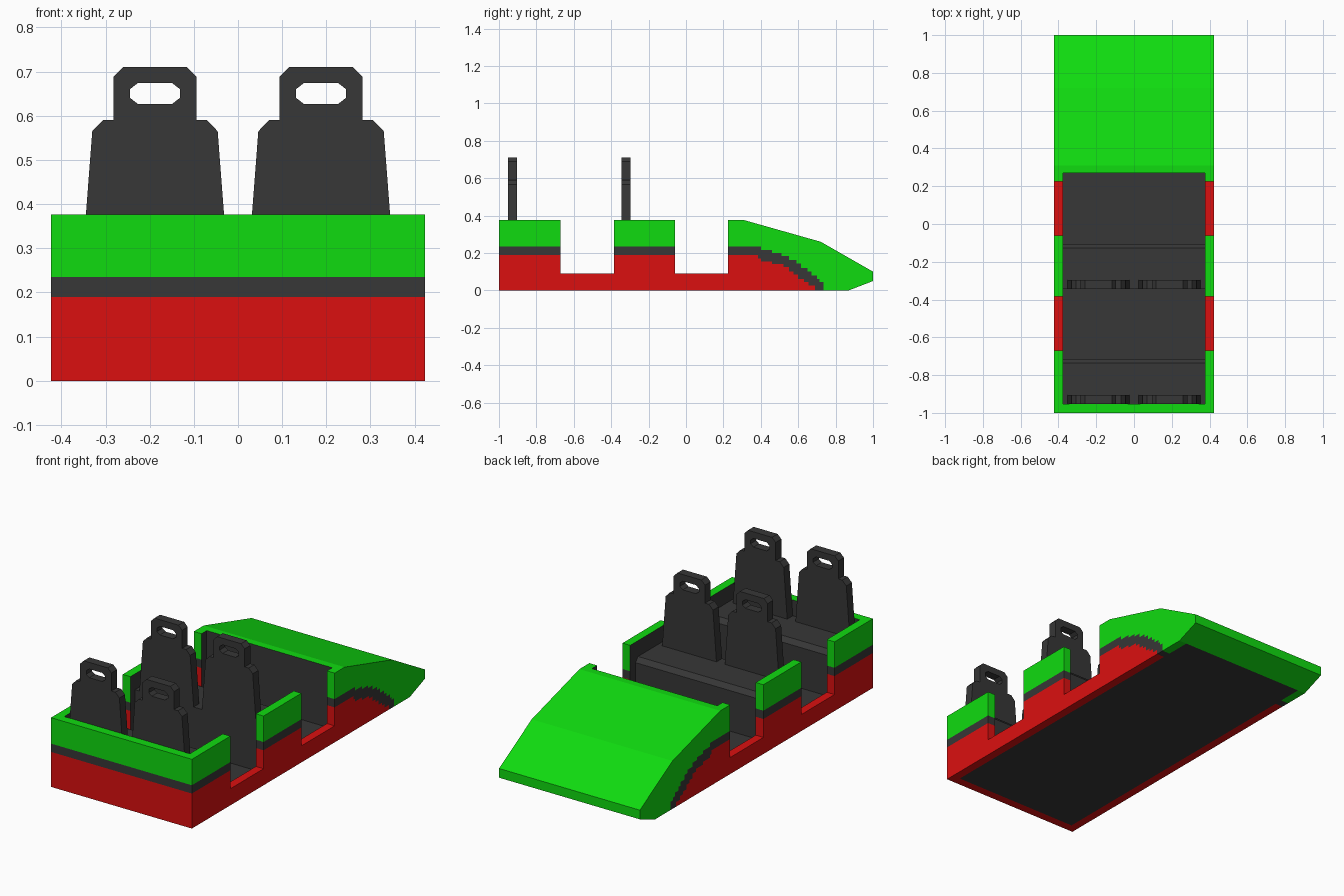
import bpy
import bmesh
from mathutils import Vector

cube = bpy.data.objects.get("Cube")
if cube:
    bpy.data.objects.remove(cube)


def material(name, rgb):
    m = bpy.data.materials.new(name)
    m.use_nodes = True
    m.diffuse_color = (*rgb, 1)
    m.node_tree.nodes["Principled BSDF"].inputs["Base Color"].default_value = (*rgb, 1)
    return m


RED = material("red_paint", (0.71, 0.005, 0.005))
GREEN = material("green_paint", (0.005, 0.71, 0.005))
DARK = material("dark_grey", (0.038, 0.038, 0.038))


def prism(name, polygons, axis, lo, hi, mat, dark_directions=()):
    """Extrude outlines along x or y; faces pointing in dark_directions turn dark."""
    bm = bmesh.new()
    verts = {}

    def vert(p):
        if p not in verts:
            co = (lo, p[0], p[1]) if axis == "x" else (p[0], lo, p[1])
            verts[p] = bm.verts.new(co)
        return verts[p]

    faces = [bm.faces.new([vert(p) for p in poly]) for poly in polygons]
    new = bmesh.ops.extrude_face_region(bm, geom=faces, use_keep_orig=True)["geom"]
    step = Vector((hi - lo, 0, 0)) if axis == "x" else Vector((0, hi - lo, 0))
    bmesh.ops.translate(bm, vec=step, verts=[g for g in new if isinstance(g, bmesh.types.BMVert)])
    bmesh.ops.recalc_face_normals(bm, faces=bm.faces)
    for f in bm.faces:
        f.normal_update()
        if any(f.normal.dot(Vector(d)) > 0.99 for d in dark_directions):
            f.material_index = 1
    mesh = bpy.data.meshes.new(name)
    bm.to_mesh(mesh)
    bm.free()
    mesh.materials.append(mat)
    mesh.materials.append(DARK)
    obj = bpy.data.objects.new(name, mesh)
    bpy.context.collection.objects.link(obj)
    return obj


def rect(a, b, low, high):
    return [(a, low), (b, low), (b, high), (a, high)]


def stairs(points):
    """Stepped line: run level to the next point, then drop to it."""
    out = [points[0]]
    for (_, z), (y, z2) in zip(points, points[1:]):
        out += [(y, z), (y, z2)]
    return out


# Main dimensions
OUT, IN = 0.423, 0.377
TOP, SILL, LOW, HIGH = 0.376, 0.09, 0.19, 0.235
BACK, BACK_IN, NOSE_IN = -1.0, -0.952, 0.27
DOOR = 0.225
PILLARS = [(BACK, -0.67), (-0.385, -0.06)]

# Stepped stripe edges sweeping down the nose
upper = stairs([(DOOR, HIGH), (0.4, 0.215), (0.46, 0.2), (0.51, 0.185), (0.55, 0.163),
                (0.59, 0.145), (0.615, 0.12), (0.65, 0.1), (0.67, 0.08), (0.7, 0.06),
                (0.715, 0.045), (0.735, 0)])
lower = stairs([(DOOR, LOW), (0.385, 0.17), (0.4, 0.155), (0.46, 0.14), (0.52, 0.125),
                (0.55, 0.1), (0.575, 0.085), (0.6, 0.06), (0.63, 0.045), (0.655, 0.025),
                (0.69, 0)])
nose_top = [(0.87, 0), (1, 0.05), (1, 0.1), (0.72, 0.26), (0.31, TOP)]

red_outline = [(BACK, 0)]
for a, b in PILLARS:
    red_outline += [(a, LOW), (b, LOW), (b, SILL)]
    red_outline.append((PILLARS[1][0] if a == BACK else DOOR, SILL))
red_outline += lower

# Side walls in three colour bands, with dark inner faces
for side, s in (("left", 1), ("right", -1)):
    inner = [(-s, 0, 0)]
    prism(f"{side}_lower_wall", [red_outline], "x", s * IN, s * OUT, RED, inner)
    prism(f"{side}_nose_stripe", [upper + lower[::-1]], "x", s * IN, s * OUT, DARK)
    prism(f"{side}_nose_cheek", [upper + nose_top + [(DOOR, TOP)]], "x",
          s * IN, s * OUT, GREEN, inner)
    for label, (a, b) in zip(("rear", "middle"), PILLARS):
        prism(f"{side}_{label}_stripe", [rect(a, b, LOW, HIGH)], "x", s * IN, s * OUT, DARK)
        prism(f"{side}_{label}_upper_wall", [rect(a, b, HIGH, TOP)], "x",
              s * IN, s * OUT, GREEN, inner)

# End wall in the same bands
for label, low, high, mat in (("lower", 0, LOW, RED), ("stripe", LOW, HIGH, DARK),
                              ("upper", HIGH, TOP, GREEN)):
    prism(f"end_wall_{label}", [rect(BACK, BACK_IN, low, high)], "x", -IN, IN, mat, [(0, 1, 0)])

# Nose hood, dark towards the cabin and underneath
prism("nose_hood", [[(NOSE_IN, 0)] + nose_top + [(NOSE_IN, TOP)]], "x", -IN, IN, GREEN,
      [(0, -1, 0), (0, 0, -1)])

# Cabin floor
prism("floor", [rect(BACK_IN, NOSE_IN, 0, 0.045)], "x", -IN, IN, DARK)

# Seat outlines, centred on each seat
BENCH = 0.29
torso = [(-0.163, BENCH), (0.163, BENCH), (0.142, 0.565), (0.118, 0.59),
         (-0.118, 0.59), (-0.142, 0.565)]


def octagon(w, low, high, cx, cz):
    return [(-w + cx, low), (w - cx, low), (w, low + cz), (w, high - cz),
            (w - cx, high), (-w + cx, high), (-w, high - cz), (-w, low + cz)]


rim = octagon(0.094, 0.59, 0.71, 0.022, 0.022)
rim[0], rim[1] = (-0.094, 0.59), (0.094, 0.59)
hole = octagon(0.057, 0.627, 0.674, 0.018, 0.014)
headrest = [[rim[i], rim[(i + 1) % 8], hole[(i + 1) % 8], hole[i]] for i in range(8)]

# Two rows: a bench with a chamfered edge and two seat backs
for row, rear, edge in (("rear", -0.952, -0.715), ("middle", -0.345, -0.105)):
    bench = [(rear, 0.045), (edge, 0.045), (edge, BENCH - 0.025),
             (edge - 0.022, BENCH), (rear, BENCH)]
    prism(f"{row}_bench", [bench], "x", -IN, IN, DARK)
    for side, s in (("left", 1), ("right", -1)):
        for part, polys in (("seat_back", [torso]), ("headrest", headrest)):
            obj = prism(f"{row}_{side}_{part}", polys, "y", rear, rear + 0.048, DARK)
            obj.location.x = s * 0.188
